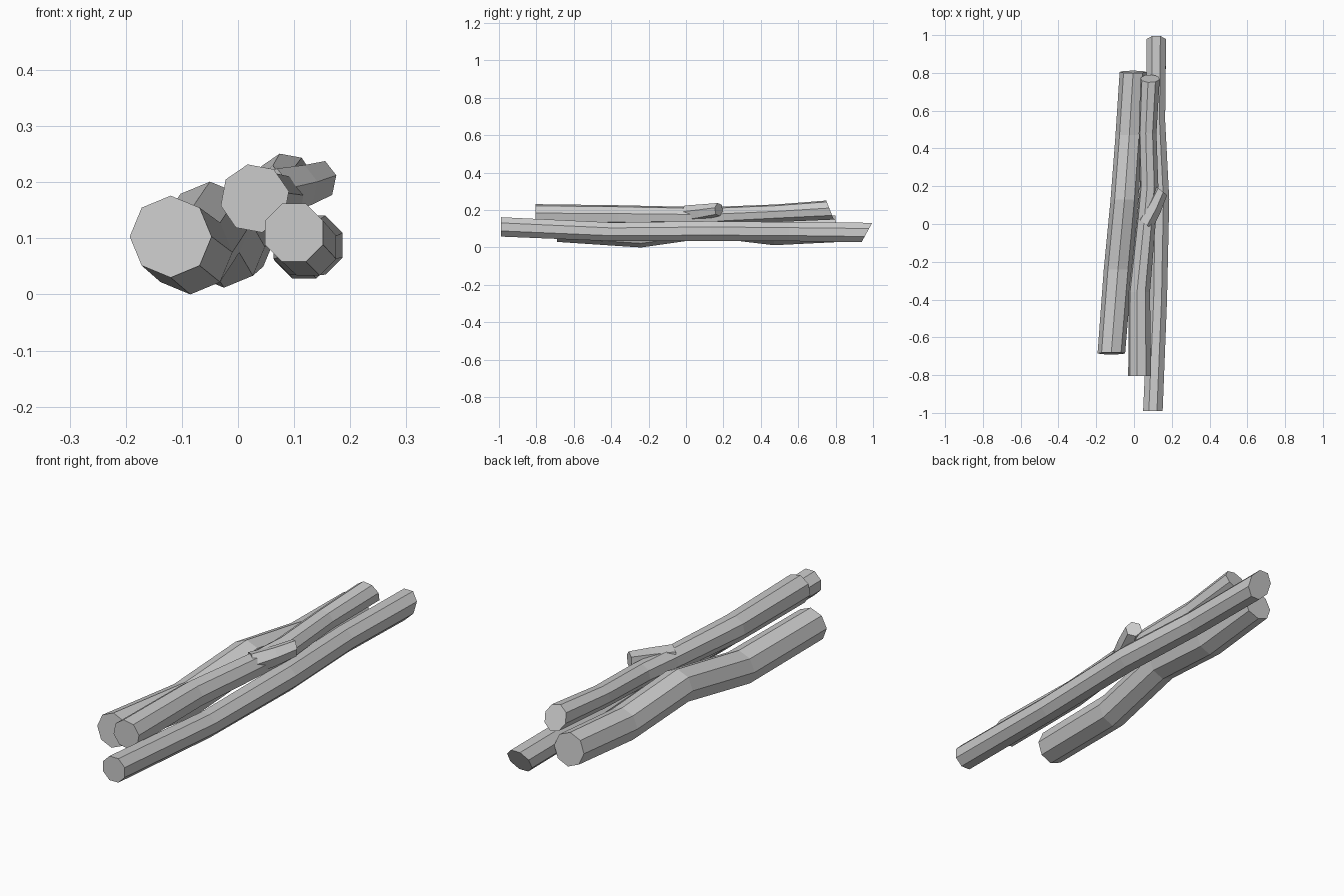
import bpy, bmesh, math
from mathutils import Vector

if "Cube" in bpy.data.objects:
    bpy.data.objects.remove(bpy.data.objects["Cube"])

grey = bpy.data.materials.new("pale grey wood")
grey.use_nodes = True
colour = (0.6, 0.6, 0.6, 1)
grey.diffuse_color = colour
grey.node_tree.nodes["Principled BSDF"].inputs["Base Color"].default_value = colour


def log(name, path, sides=8, phase=0, side=(1, 0, 0), front_slant=0, back_slant=0):
    """Faceted log through (x, y, z, radius) stations, with slanted cut ends."""
    bm = bmesh.new()
    across = Vector(side).normalized()
    rings = []
    for i, (x, y, z, r) in enumerate(path):
        slant = front_slant if i == 0 else back_slant if i == len(path) - 1 else 0
        ring = []
        for k in range(sides):
            a = math.radians(phase) + math.tau * k / sides
            dz = r * math.sin(a)
            p = Vector((x, y, z)) + across * r * math.cos(a) + Vector((0, slant * dz, dz))
            ring.append(bm.verts.new(p))
        rings.append(ring)
    for a, b in zip(rings, rings[1:]):
        for k in range(sides):
            n = (k + 1) % sides
            bm.faces.new((a[k], a[n], b[n], b[k]))
    bm.faces.new(rings[0])
    bm.faces.new(rings[-1])
    bmesh.ops.recalc_face_normals(bm, faces=bm.faces)
    mesh = bpy.data.meshes.new(name)
    bm.to_mesh(mesh)
    bm.free()
    mesh.materials.append(grey)
    obj = bpy.data.objects.new(name, mesh)
    bpy.context.collection.objects.link(obj)
    return obj


# Thick log with two sags
log("thick_log", [(-.12, -.685, .103, .073), (-.085, -.24, .075, .075),
                  (-.05, .13, .127, .074), (-.025, .47, .085, .073),
                  (-.005, .805, .1, .071)], front_slant=.08, back_slant=-.1)

# Upper log resting on the other two
log("upper_log", [(.03, -.805, .171, .062), (.028, -.36, .169, .058),
                  (.066, .03, .166, .052), (.08, .2, .17, .05),
                  (.072, .48, .183, .048), (.085, .77, .2, .052)],
    phase=12, back_slant=-.4)

# Broken branch on the upper log
log("branch_stub", [(.06, 0, .178, .048), (.11, .09, .19, .042), (.148, .175, .203, .036)],
    sides=6, phase=15, side=(.75, -.6, 0))

# Long slim log
log("long_log", [(.1, -.99, .11, .056), (.125, -.4, .084, .054),
                 (.134, .13, .088, .057), (.114, .55, .085, .055),
                 (.118, .967, .08, .056)], phase=22.5, back_slant=.55)
